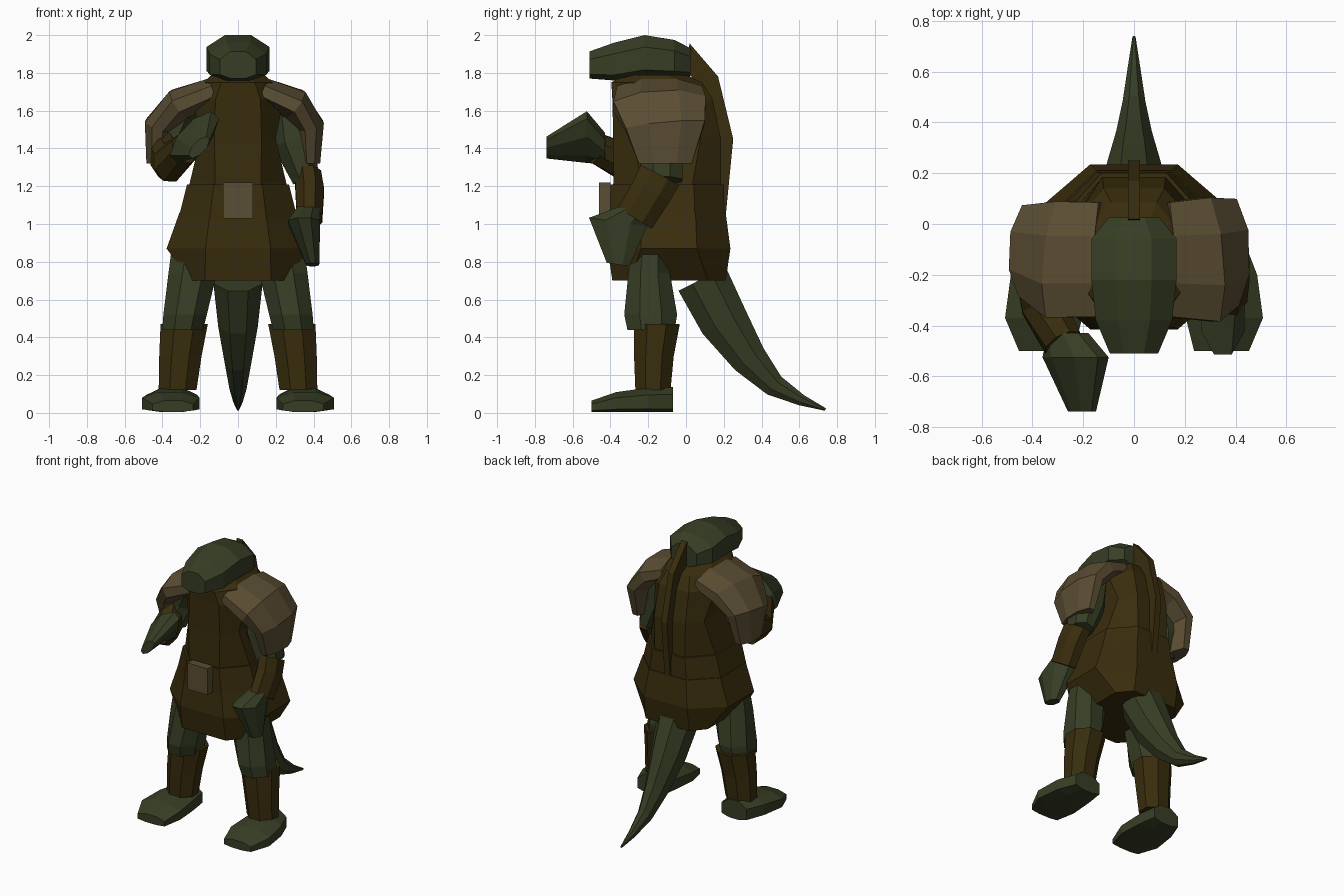
import bpy, bmesh, math
from mathutils import Vector

cube = bpy.data.objects.get("Cube")
if cube:
    bpy.data.objects.remove(cube, do_unlink=True)


def material(name, rgb):
    m = bpy.data.materials.new(name)
    m.use_nodes = True
    m.diffuse_color = (*rgb, 1)
    m.node_tree.nodes["Principled BSDF"].inputs["Base Color"].default_value = (*rgb, 1)
    return m


GREEN = material("dark green skin", (0.038, 0.048, 0.018))
BROWN = material("dark brown leather", (0.041, 0.026, 0.004))
TAN = material("tan hide", (0.105, 0.075, 0.033))
X, Y, Z = Vector((1, 0, 0)), Vector((0, 1, 0)), Vector((0, 0, 1))


def finish(bm, name, mat):
    bmesh.ops.recalc_face_normals(bm, faces=bm.faces)
    mesh = bpy.data.meshes.new(name)
    bm.to_mesh(mesh)
    bm.free()
    mesh.materials.append(mat)
    ob = bpy.data.objects.new(name, mesh)
    bpy.context.collection.objects.link(ob)


def loft(name, mat, rings, wide=X, axis=None, low=1):
    """Skin octagonal rings (centre, half width, half depth, boxiness) along a path.
    Boxiness over 1 squares off a ring; low does so on one half of all rings."""
    bm = bmesh.new()
    pts = [Vector(r[0]) for r in rings]
    loops = []
    for i, (_, a, b, *boxy) in enumerate(rings):
        t = axis or (pts[min(i + 1, len(pts) - 1)] - pts[max(i - 1, 0)])
        t = Vector(t).normalized()
        u = (wide - t * wide.dot(t)).normalized()
        v = t.cross(u)
        box = boxy[0] if boxy else 1
        loop = []
        for k in range(8):
            ang = math.pi * (k + 0.5) / 4
            c, s = (f(ang) / math.cos(math.pi / 8) for f in (math.cos, math.sin))
            if abs(c) < .9:
                c *= box
            if abs(s) < .9:
                s *= box * (low if s > 0 else 1)
            loop.append(bm.verts.new(pts[i] + u * a * c + v * b * s))
        loops.append(loop)
    for p, q in zip(loops, loops[1:]):
        for k in range(8):
            n = (k + 1) % 8
            bm.faces.new((p[k], p[n], q[n], q[k]))
    bm.faces.new(loops[0])
    bm.faces.new(loops[-1])
    finish(bm, name, mat)


# Torso, belt and skirt
loft("torso", BROWN, [((0, -.1, 1.0), .30, .29), ((0, -.1, 1.22), .255, .285, 1.15),
                      ((0, -.1, 1.45), .20, .285, 1.5), ((0, -.125, 1.66), .24, .265, 1.2),
                      ((0, -.155, 1.75), .18, .24, 1.2), ((0, -.16, 1.79), .14, .16)], axis=Z)
loft("belt", BROWN, [((0, -.1, 1.03), .315, .305, 1.15), ((0, -.1, 1.21), .27, .30, 1.15)], axis=Z)
loft("skirt", BROWN, [((0, -.09, .70), .255, .30, 1.65), ((0, -.09, .87), .378, .325, 1.1),
                      ((0, -.095, 1.06), .31, .305, 1.15)], axis=Z)

# Buckle
bpy.ops.mesh.primitive_cube_add(size=1, location=(0, -.43, 1.125))
buckle = bpy.context.object
buckle.name = "buckle"
buckle.scale = (.16, .06, .19)
buckle.data.materials.append(TAN)

# Ridge fin down the back
bm = bmesh.new()
outline = [(-.01, 1.84), (.02, 1.955), (.17, 1.78), (.25, 1.45), (.21, 1.04),
           (.15, 1.04), (.16, 1.45), (.05, 1.75)]
face = bm.faces.new([bm.verts.new((-.023, y, z)) for y, z in outline])
side = bmesh.ops.extrude_face_region(bm, geom=[face])
bmesh.ops.translate(bm, vec=(.046, 0, 0),
                    verts=[g for g in side["geom"] if isinstance(g, bmesh.types.BMVert)])
finish(bm, "back_fin", BROWN)

# Head, blunt at the muzzle and flat under the jaw
loft("head", GREEN, [((0, -.51, 1.842), .095, .072), ((0, -.38, 1.86), .15, .10),
                     ((0, -.22, 1.892), .168, .108), ((0, -.06, 1.877), .168, .097),
                     ((0, .025, 1.855), .10, .075)], axis=Y, low=1.7)

# Tail
loft("tail", GREEN, [((0, .085, .71), .13, .14), ((0, .2, .485), .105, .13),
                     ((0, .335, .285), .07, .095), ((0, .467, .145), .045, .06),
                     ((0, .61, .068), .025, .03), ((0, .738, .018), .006, .007)])

# Legs, boots and feet on both sides
for side, s in (("left", 1), ("right", -1)):
    loft(side + "_thigh", GREEN, [((s * .225, -.19, .84), .13, .10), ((s * .24, -.195, .74), .128, .11),
                                  ((s * .28, -.187, .52), .115, .14), ((s * .293, -.185, .44), .108, .125)],
         axis=Z)
    loft(side + "_boot", BROWN, [((s * .285, -.155, .47), .125, .122), ((s * .305, -.17, .30), .112, .105),
                                 ((s * .32, -.175, .12), .10, .093)], axis=Z)
    loft(side + "_foot", GREEN, [((s * .345, -.50, .035), .108, .03), ((s * .356, -.37, .058), .152, .052),
                                 ((s * .35, -.20, .069), .135, .064), ((s * .335, -.07, .07), .10, .066)],
         axis=Y, low=1.8)

# Shoulder pads, the right one pushed outward over the raised arm
loft("left_shoulder_pad", TAN, [((.13, -.14, 1.705), .225, .07), ((.30, -.14, 1.635), .245, .085),
                                ((.38, -.11, 1.52), .21, .075), ((.385, -.11, 1.32), .14, .05)], wide=Y)
loft("right_shoulder_pad", TAN, [((-.13, -.14, 1.705), .225, .07), ((-.31, -.14, 1.635), .23, .085),
                                 ((-.42, -.105, 1.52), .18, .075), ((-.43, -.10, 1.32), .12, .055)], wide=Y)

# Lowered left arm
loft("left_upper_arm", GREEN, [((.26, -.12, 1.64), .09, .11), ((.295, -.13, 1.44), .115, .115),
                               ((.36, -.13, 1.23), .07, .11)])
loft("left_forearm", BROWN, [((.37, -.14, 1.255), .07, .115), ((.38, -.185, 1.17), .075, .11),
                             ((.378, -.27, 1.03), .068, .105)])
loft("left_hand", GREEN, [((.375, -.26, 1.09), .07, .06), ((.35, -.36, 1.01), .155, .085),
                          ((.395, -.36, .785), .06, .035)], wide=Y, axis=(0, -.15, -1))

# Raised right arm
loft("right_upper_arm", GREEN, [((-.28, -.12, 1.64), .09, .11), ((-.35, -.12, 1.46), .085, .10),
                                ((-.385, -.17, 1.32), .07, .08)])
loft("right_forearm", BROWN, [((-.39, -.19, 1.365), .075, .12), ((-.36, -.32, 1.325), .085, .10),
                              ((-.28, -.47, 1.40), .075, .08)])
loft("right_hand", GREEN, [((-.26, -.43, 1.40), .09, .065), ((-.23, -.525, 1.46), .16, .07),
                           ((-.205, -.738, 1.405), .068, .03)],
     wide=Vector((.68, 0, .73)), axis=(0, -1, 0))
